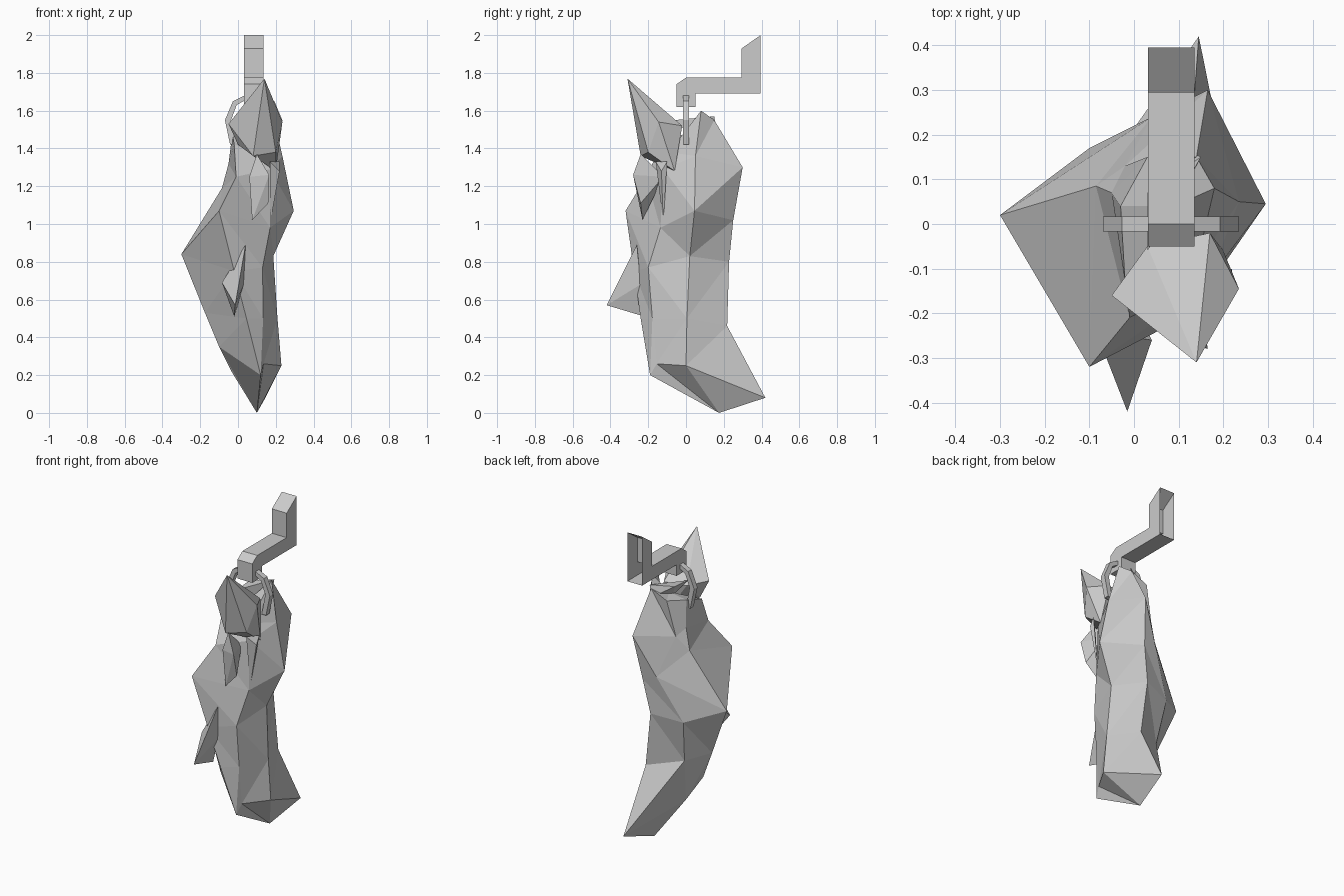
import bpy, bmesh

if "Cube" in bpy.data.objects:
    bpy.data.objects.remove(bpy.data.objects["Cube"])


def finish(bm, name):
    bmesh.ops.recalc_face_normals(bm, faces=bm.faces)
    me = bpy.data.meshes.new(name)
    bm.to_mesh(me)
    bm.free()
    ob = bpy.data.objects.new(name, me)
    bpy.context.collection.objects.link(ob)
    return ob


def hull(name, pts):
    bm = bmesh.new()
    for p in pts:
        bm.verts.new(p)
    bmesh.ops.convex_hull(bm, input=bm.verts)
    bmesh.ops.delete(bm, geom=[v for v in bm.verts if not v.link_faces], context='VERTS')
    return finish(bm, name)


def prism(name, profile, place, a, b, skip=None):
    # extrude a closed 2D profile between a and b, optionally leaving one side open
    bm = bmesh.new()
    va = [bm.verts.new(place(u, v, a)) for u, v in profile]
    vb = [bm.verts.new(place(u, v, b)) for u, v in profile]
    n = len(profile)
    for i in range(n):
        if i != skip:
            j = (i + 1) % n
            bm.faces.new((va[i], va[j], vb[j], vb[i]))
    bm.faces.new(va)
    bm.faces.new(vb)
    return finish(bm, name)


# wall bracket, open where it meets the wall
prism("wall_bracket",
      [(.395, 2), (.395, 1.69), (.05, 1.69), (.05, 1.62), (-.05, 1.62),
       (-.05, 1.74), (0, 1.775), (.295, 1.775), (.295, 1.93)],
      lambda u, v, w: (w, u, v), .031, .135, skip=0)

# hanging loop: half path mirrored about its centre, given a thickness
cx = .083
outer = [(-.125, 1.42), (-.152, 1.55), (-.11, 1.65), (-.05, 1.68)]
inner = [(-.095, 1.42), (-.12, 1.55), (-.09, 1.63), (-.045, 1.655)]
loop = (outer + [(-x, z) for x, z in reversed(outer)]
        + [(-x, z) for x, z in inner] + inner[::-1])
prism("hanging_loop", loop, lambda u, v, w: (cx + u, w, v), -.017, .017)

# hanging cloth body: rings of front, front right, right, back, back left, left
rings = [
    [(.12, -.19, .2), (.135, -.155, .26), (.23, 0, .25),
     (.145, .42, .08), (-.035, .05, .22), (-.1, -.03, .35)],
    [(.045, -.24, .5), (.133, -.178, .5), (.209, .005, .5),
     (.13, .218, .46), (-.07, .115, .5), (-.175, -.012, .53)],
    [(-.02, -.275, .75), (.13, -.2, .77), (.187, .02, .83),
     (.09, .228, .8), (-.1, .17, .77), (-.3, .02, .84)],
    [(-.1, -.32, 1.07), (.17, -.135, .98), (.295, .045, 1.07),
     (.13, .25, 1.02), (.04, .24, 1.05), (-.085, .085, 1.19)],
    [(-.01, -.21, 1.25), (.17, -.12, 1.29), (.235, .05, 1.36),
     (.165, .30, 1.3), (-.02, .13, 1.28), (-.05, .07, 1.32)],
    [(-.02, -.13, 1.42), (.14, -.09, 1.38), (.18, .08, 1.6),
     (.14, .15, 1.55), (.03, .15, 1.5), (-.03, .04, 1.48)],
]
bm = bmesh.new()
vr = [[bm.verts.new(p) for p in r] for r in rings]
for k, (lo, hi) in enumerate(zip(vr, vr[1:])):
    for i in range(6):
        j = (i + 1) % 6
        # fold the left side outward and the right side under
        if i in (2, 5) or k == 0:
            bm.faces.new((lo[i], lo[j], hi[j]))
            bm.faces.new((lo[i], hi[j], hi[i]))
        else:
            bm.faces.new((lo[i], lo[j], hi[i]))
            bm.faces.new((lo[j], hi[j], hi[i]))
for ring, tip in ((vr[0], (.1, .175, 0)), (vr[-1], (.09, .04, 1.5))):
    t = bm.verts.new(tip)
    for i in range(6):
        bm.faces.new((ring[i], ring[(i + 1) % 6], t))
# merge nearly flat panels back into larger faces
bmesh.ops.dissolve_limit(bm, angle_limit=.035, verts=bm.verts, edges=bm.edges)
finish(bm, "hanging_cloth")

# pointed fold at the top front
hull("top_fold", [(.14, -.31, 1.77), (-.05, -.16, 1.53), (.235, -.145, 1.54),
                  (.08, -.24, 1.36), (.2, -.2, 1.38), (.2, -.06, 1.28),
                  (0, -.14, 1.42), (.17, -.02, 1.52), (.03, -.05, 1.52)])

# smaller drooping folds
hull("front_flap", [(.075, -.23, 1.02), (.06, -.24, 1.25), (.1, -.24, 1.37),
                    (.165, -.28, 1.26), (.16, -.24, 1.11), (.11, -.12, 1.25)])
hull("side_flap", [(.17, -.14, 1.24), (.17, -.16, 1.33), (.22, -.13, 1.28),
                   (.22, -.1, 1.33), (.17, -.12, 1.0)])
hull("lower_front_spike", [(-.015, -.42, .57), (-.085, -.24, .69), (.04, -.26, .89),
                           (.03, -.24, .68), (-.02, -.22, .51)])

# crumpled corner at the neck opening
hull("neck_fold", [(.03, .07, 1.56), (.15, .15, 1.57), (.03, -.06, 1.55),
                   (.13, .16, 1.5), (.08, .02, 1.47)])
